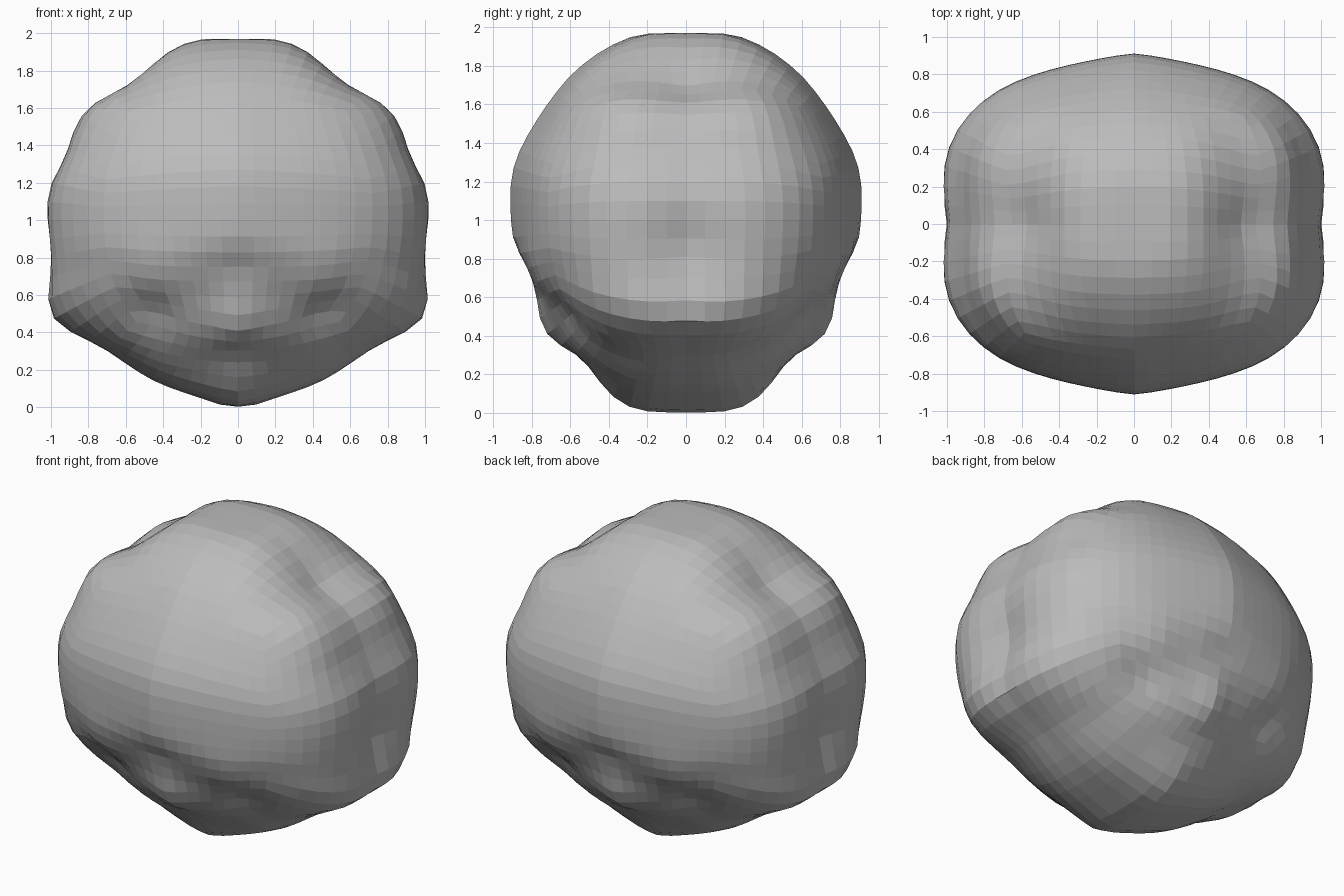
import bpy, bmesh, math
from mathutils import Vector

cube = bpy.data.objects.get("Cube")
if cube:
    bpy.data.objects.remove(cube, do_unlink=True)

# Half width, half depth and corner squareness by height
WIDTH = [(0, .04), (.05, .2), (.12, .42), (.2, .55), (.33, .73), (.42, .94), (.52, 1.03),
         (.62, .99), (.75, .985), (1.05, 1.01), (1.2, .99), (1.33, .92), (1.5, .855),
         (1.6, .785), (1.7, .6), (1.78, .51), (1.88, .39), (1.94, .32), (1.975, .2)]
DEPTH = [(0, .24), (.05, .36), (.22, .51), (.35, .66), (.45, .72), (.6, .77), (.7, .83),
         (.85, .905), (1.05, .915), (1.2, .915), (1.3, .895), (1.4, .85), (1.5, .79),
         (1.6, .725), (1.75, .61), (1.85, .49), (1.92, .38), (1.975, .22)]
CORNER = [(0, 2.2), (.3, 1.9), (.48, 2), (.62, 2.6), (.75, 2.5), (1.5, 2.5),
          (1.75, 3), (1.96, 3.4)]

# Hollows and swellings on one quarter: centre, height, spread
DENTS = [((.58, 0, 1.67), -.035, .14), ((.7, .34, 1.53), .035, .16),
         ((.88, .2, 1.3), -.02, .13), ((.97, 0, .87), -.05, .17),
         ((0, .86, .75), -.04, .11), ((0, .74, .46), .04, .11),
         ((.45, .78, .7), .03, .14), ((.47, .62, .5), -.045, .14),
         ((.42, .43, .25), .02, .13), ((0, .55, .27), -.03, .1)]


def sample(profile, z):
    for (z0, a), (z1, b) in zip(profile, profile[1:]):
        if z <= z1:
            return a + (b - a) * max(0, z - z0) / (z1 - z0)
    return profile[-1][1]


def rounded(profile, z):
    return sum(sample(profile, z + k) for k in (-.03, 0, .03)) / 3


def inside(p):
    if not 0 <= p.z <= 1.97:
        return False
    n = sample(CORNER, p.z)
    u = abs(p.x) / rounded(WIDTH, p.z)
    v = abs(p.y) / rounded(DEPTH, p.z)
    # Blunt sides, with slanted flanks either side of the front and back
    skew = 1 + .04 * math.sin(4 * math.atan2(v, u))
    return u ** n + v ** n < skew ** n


def surface(direction):
    centre = Vector((0, 0, 1))
    low, high = 0.3, 1.5
    for _ in range(24):
        mid = (low + high) / 2
        if inside(centre + direction * mid):
            low = mid
        else:
            high = mid
    p = centre + direction * low
    quarter = Vector((abs(p.x), abs(p.y), p.z))
    push = sum(h * math.exp(-((quarter - Vector(c)).length / s) ** 2) for c, h, s in DENTS)
    return p + direction * push


# Lumpy body from an evenly divided cube
bm = bmesh.new()
bmesh.ops.create_cube(bm, size=2)
bmesh.ops.subdivide_edges(bm, edges=bm.edges[:], cuts=15, use_grid_fill=True)
for v in bm.verts:
    d = Vector([math.tan(c * math.pi / 4) for c in v.co]).normalized()
    v.co = surface(d)
bmesh.ops.smooth_vert(bm, verts=bm.verts[:], factor=.5,
                      use_axis_x=True, use_axis_y=True, use_axis_z=True)
bmesh.ops.recalc_face_normals(bm, faces=bm.faces[:])
mesh = bpy.data.meshes.new("lumpy_body")
bm.to_mesh(mesh)
bm.free()
body = bpy.data.objects.new("lumpy_body", mesh)
bpy.context.collection.objects.link(body)

# Plain grey
grey = bpy.data.materials.new("plain_grey")
grey.use_nodes = True
grey.diffuse_color = (.5, .5, .5, 1)
grey.node_tree.nodes["Principled BSDF"].inputs["Base Color"].default_value = (.5, .5, .5, 1)
mesh.materials.append(grey)
